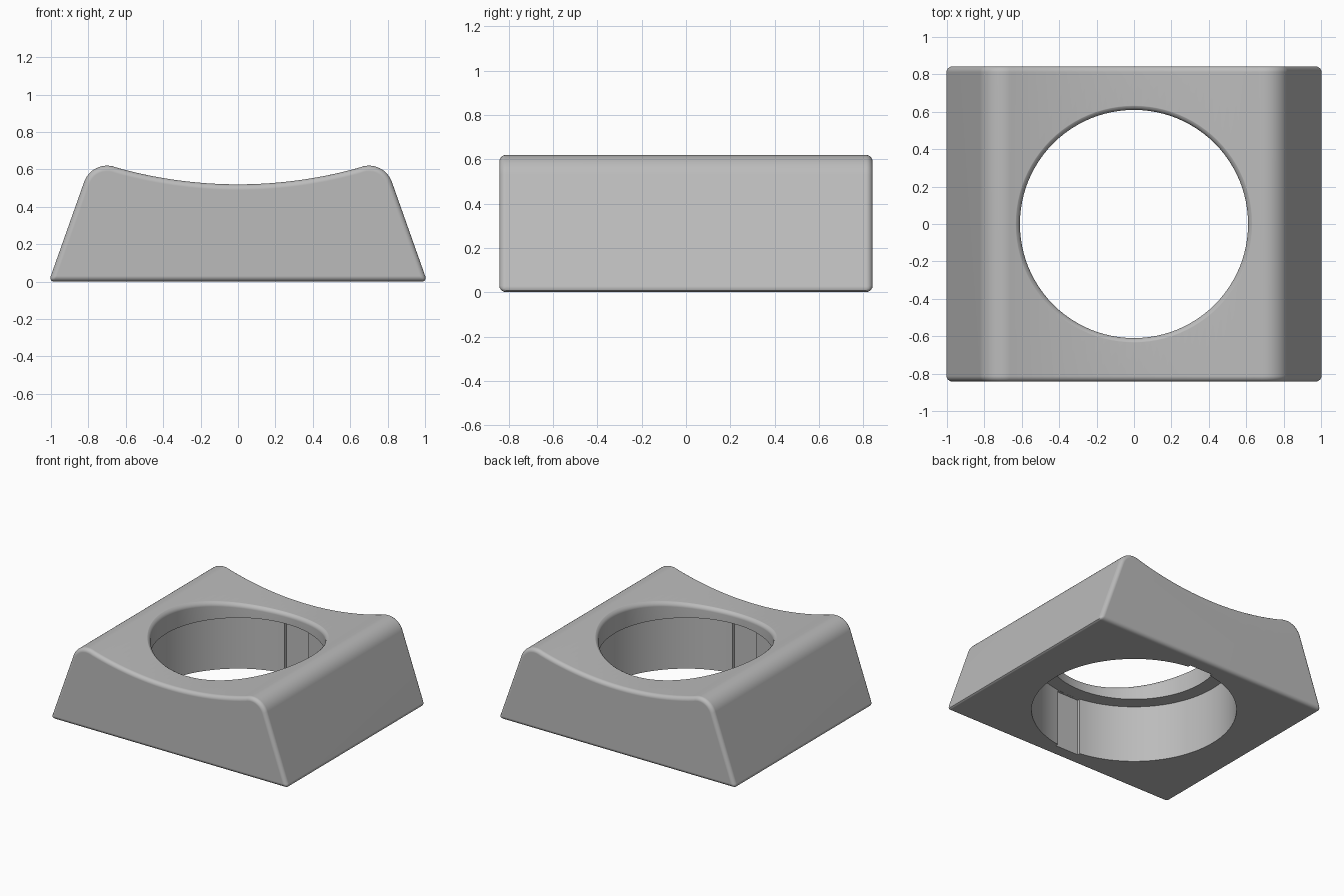
import bpy, bmesh, math

if "Cube" in bpy.data.objects:
    bpy.data.objects.remove(bpy.data.objects["Cube"])

# Main dimensions
HALF_Y = 0.843          # half depth of the block
DISH_Z, DISH_R = 0.52, 2.4   # lowest point and radius of the dished top
CX, CZ, CR = 0.70, 0.49, 0.13  # shoulder rounding
SIDE = math.radians(19.5)      # lean of the sides
BORE, COUNTERBORE, LEDGE_Z = 0.61, 0.717, 0.44
ROUND = 0.03


def dish(x):
    return DISH_Z + DISH_R - math.sqrt(DISH_R ** 2 - x * x)


def make_object(name, bm):
    bmesh.ops.recalc_face_normals(bm, faces=bm.faces)
    mesh = bpy.data.meshes.new(name)
    bm.to_mesh(mesh)
    bm.free()
    ob = bpy.data.objects.new(name, mesh)
    bpy.context.collection.objects.link(ob)
    return ob


def apply_modifier(ob, kind, **settings):
    mod = ob.modifiers.new(kind.title(), kind)
    for key, value in settings.items():
        setattr(mod, key, value)
    bpy.context.view_layer.objects.active = ob
    bpy.ops.object.modifier_apply(modifier=mod.name)


# Block: right half of the front profile, mirrored, then extruded in depth
half = [(CX + CR / math.cos(SIDE) + CZ * math.tan(SIDE), 0)]
end = math.radians(105.5)
for i in range(13):
    a = SIDE + (end - SIDE) * i / 12
    half.append((CX + CR * math.cos(a), CZ + CR * math.sin(a)))
half += [(0.64 * (1 - i / 15), dish(0.64 * (1 - i / 15))) for i in range(16)]
profile = half + [(-x, z) for x, z in reversed(half[:-1])]

bm = bmesh.new()
face = bm.faces.new([bm.verts.new((x, -HALF_Y, z)) for x, z in profile])
ext = bmesh.ops.extrude_face_region(bm, geom=[face])
for v in ext["geom"]:
    if isinstance(v, bmesh.types.BMVert):
        v.co.y = HALF_Y
block = make_object("dished_block", bm)
apply_modifier(block, 'BEVEL', width=ROUND, segments=4, limit_method='ANGLE',
               angle_limit=math.radians(40), use_clamp_overlap=False)

# Stepped bore cutter: rings given as (radius, height, follows the dish)
rings = [(COUNTERBORE, -0.1, False), (COUNTERBORE, LEDGE_Z, False),
         (BORE, LEDGE_Z, False)]
for deg in (0, 18, 36, 54, 70):
    a = math.radians(deg)
    rings.append((BORE + ROUND * (1 - math.cos(a)),
                  ROUND * (math.sin(a) - 1), True))
rings += [(BORE + 0.036, 0.006, True), (BORE + 0.036, 1.0, False)]

N = 96
bm = bmesh.new()
loops = []
for r, z, follow in rings:
    loop = []
    for i in range(N):
        a = 2 * math.pi * i / N
        x = r * math.cos(a)
        loop.append(bm.verts.new((x, r * math.sin(a), z + dish(x) if follow else z)))
    loops.append(loop)
for lo, hi in zip(loops, loops[1:]):
    for i in range(N):
        j = (i + 1) % N
        bm.faces.new((lo[i], lo[j], hi[j], hi[i]))
bm.faces.new(loops[0])
bm.faces.new(loops[-1])
bore = make_object("bore_cutter", bm)

# Shallow slots in the front and back of the counterbore
bm = bmesh.new()
bmesh.ops.create_cube(bm, size=1)
for v in bm.verts:
    v.co.x *= 0.2
    v.co.y *= 1.464
    v.co.z = LEDGE_Z - 0.0005 if v.co.z > 0 else -0.1
slots = make_object("slot_cutter", bm)

for cutter in (bore, slots):
    apply_modifier(block, 'BOOLEAN', operation='DIFFERENCE', solver='EXACT',
                   object=cutter)
    bpy.data.objects.remove(cutter)

# Finish: one grey, smooth rounding with crisp bore edges
grey = bpy.data.materials.new("mid_grey")
grey.diffuse_color = (0.5, 0.5, 0.5, 1)
grey.use_nodes = True
grey.node_tree.nodes["Principled BSDF"].inputs["Base Color"].default_value = grey.diffuse_color
block.data.materials.clear()
block.data.materials.append(grey)
for p in block.data.polygons:
    p.material_index = 0
bpy.ops.object.select_all(action='DESELECT')
block.select_set(True)
bpy.context.view_layer.objects.active = block
bpy.ops.object.shade_smooth_by_angle(angle=math.radians(30))
normals = block.modifiers.new("Weighted normals", 'WEIGHTED_NORMAL')
normals.keep_sharp = True
